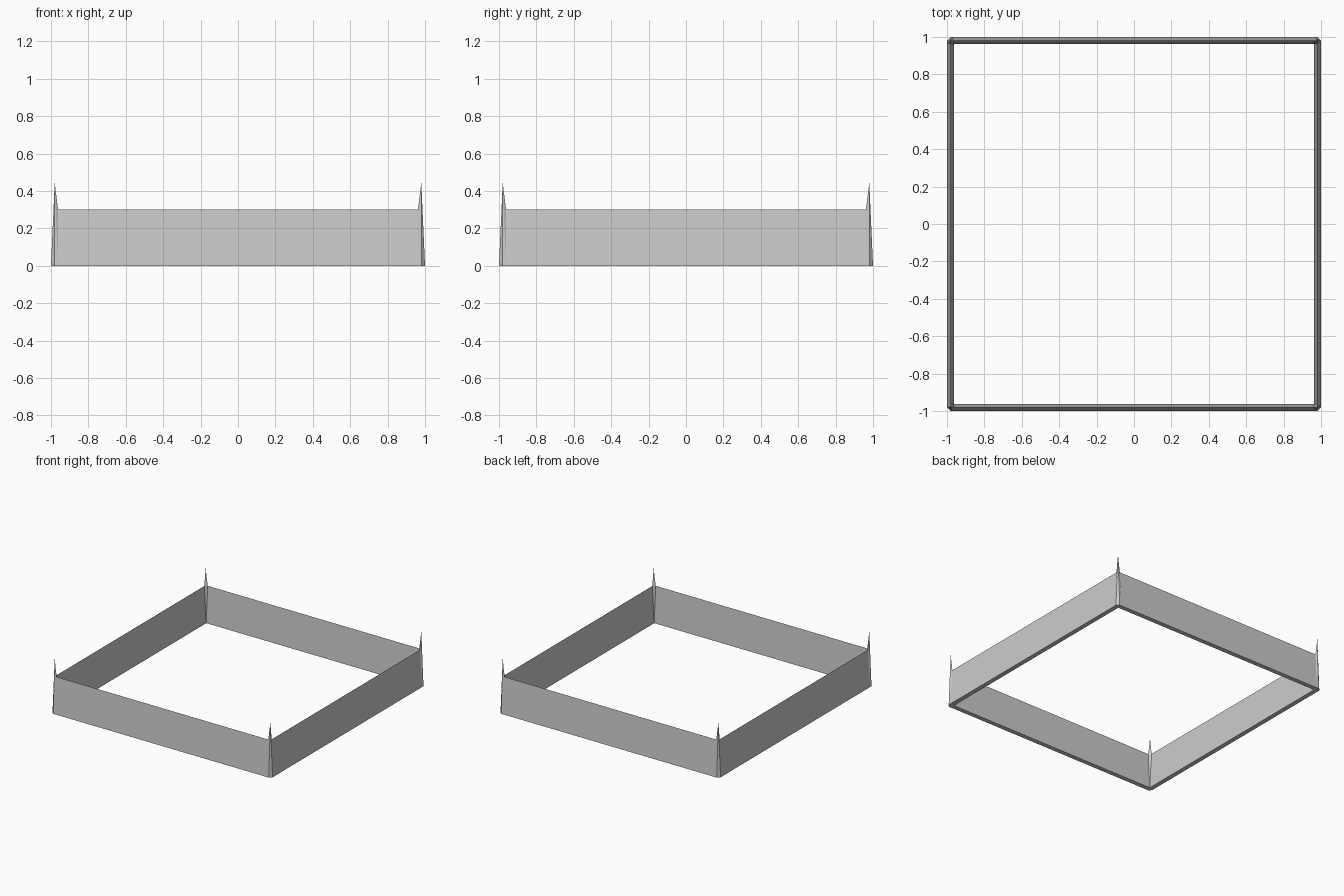
import bpy, bmesh
from math import pi
from mathutils import Matrix, Vector

if "Cube" in bpy.data.objects:
    bpy.data.objects.remove(bpy.data.objects["Cube"], do_unlink=True)

OUTER, RIDGE, INNER = 1.0, 0.98, 0.962   # wall section, measured from the centre
WALL_TOP, SPIKE_TOP = 0.3, 0.445

grey = bpy.data.materials.new("light_grey")
grey.use_nodes = True
colour = (0.6, 0.6, 0.6, 1)
grey.diffuse_color = colour
grey.node_tree.nodes["Principled BSDF"].inputs["Base Color"].default_value = colour


def hull_object(name, points, turn):
    """Solid convex part from its corner points, turned about the vertical."""
    bm = bmesh.new()
    spin = Matrix.Rotation(turn, 3, "Z")
    for p in points:
        bm.verts.new(spin @ Vector(p))
    bmesh.ops.convex_hull(bm, input=bm.verts)
    bmesh.ops.dissolve_limit(bm, angle_limit=0.001, verts=bm.verts, edges=bm.edges)
    bmesh.ops.recalc_face_normals(bm, faces=bm.faces)
    mesh = bpy.data.meshes.new(name)
    bm.to_mesh(mesh)
    bm.free()
    mesh.materials.append(grey)
    obj = bpy.data.objects.new(name, mesh)
    bpy.context.collection.objects.link(obj)


# Wall: long wedge, wide at the base and sharp at the top
section = [(OUTER, 0), (RIDGE, WALL_TOP), (INNER, 0)]
wall = [(x, y, z) for y in (-INNER, INNER) for x, z in section]

# Corner: bevelled foot that closes two walls and rises to a point
corner = [(RIDGE, RIDGE, SPIKE_TOP), (INNER, INNER, 0)]
for a, b, z in [(OUTER, RIDGE, 0), (OUTER, INNER, 0), (RIDGE, INNER, WALL_TOP)]:
    corner += [(a, b, z), (b, a, z)]

wall_names = ["left_wall", "back_wall", "right_wall", "front_wall"]
corner_names = ["back_left_spike", "back_right_spike", "front_right_spike", "front_left_spike"]
for i in range(4):
    hull_object(wall_names[i], wall, i * pi / 2)
    hull_object(corner_names[i], corner, i * pi / 2)
